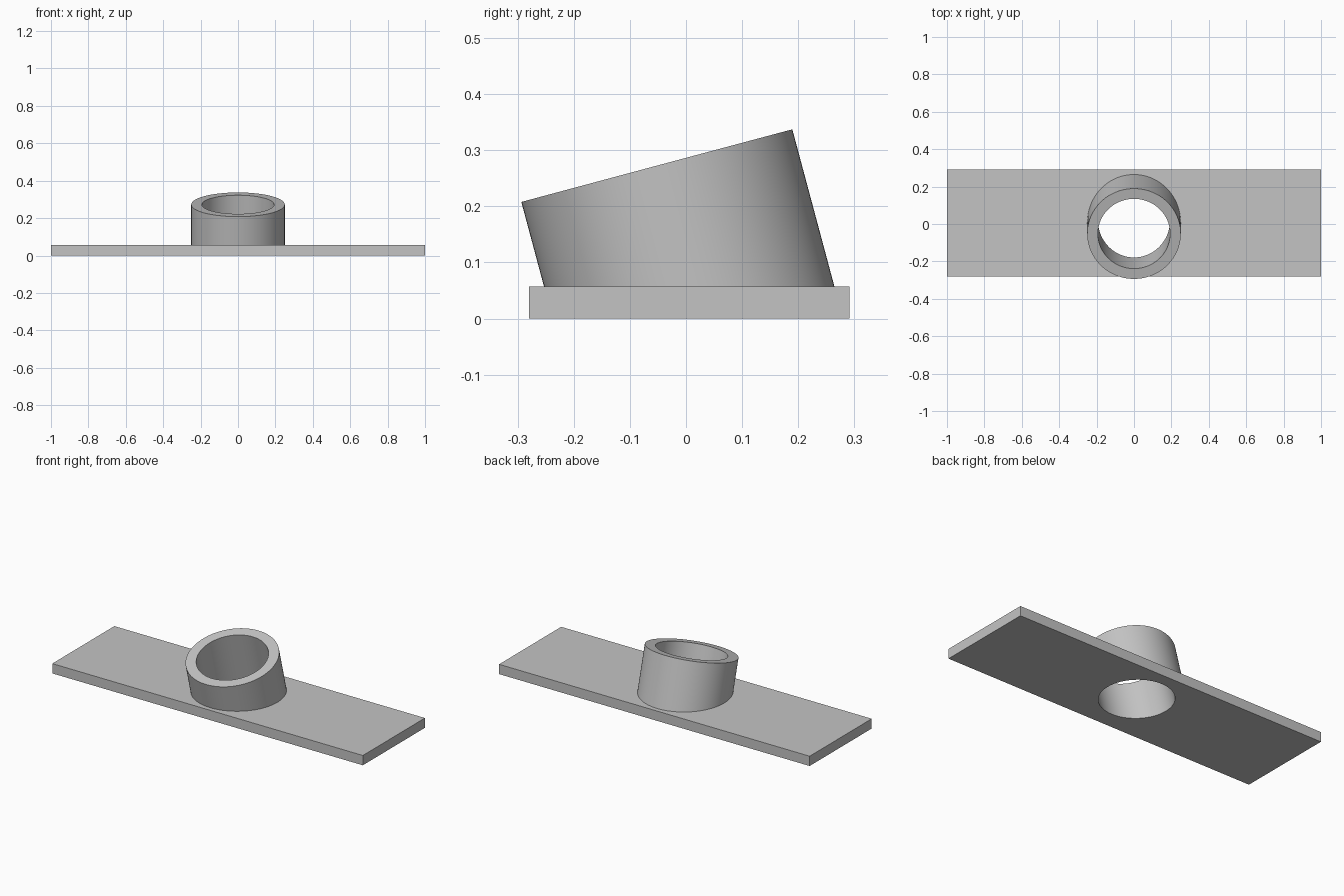
import bpy, bmesh, math
from mathutils import Vector

if "Cube" in bpy.data.objects:
    bpy.data.objects.remove(bpy.data.objects["Cube"])

SEG = 128
TILT = math.radians(15)
R_OUT, R_IN = 0.25, 0.193
PLATE_Z = 0.057
Y0, Y1 = -0.28, 0.291
TOP = Vector((0, -0.052, 0.2725))                        # centre of the tilted rim
AXIS = Vector((0, -math.sin(TILT), math.cos(TILT)))
SIDE = Vector((0, math.cos(TILT), math.sin(TILT)))

bm = bmesh.new()


def ring(radius, z=None):
    """Closed loop on the tilted cylinder: at the rim, or cut by a level plane."""
    verts = []
    for i in range(SEG):
        a = 2 * math.pi * i / SEG
        p = TOP + Vector((1, 0, 0)) * radius * math.cos(a) + SIDE * radius * math.sin(a)
        if z is not None:
            p = p + AXIS * ((z - p.z) / AXIS.z)
        verts.append(bm.verts.new(p))
    return verts


def rectangle(z):
    return [bm.verts.new((x, y, z)) for x, y in ((-1, Y0), (1, Y0), (1, Y1), (-1, Y1))]


def bridge(a, b):
    n = len(a)
    for i in range(n):
        j = (i + 1) % n
        bm.faces.new((a[i], a[j], b[j], b[i]))


def loop_edges(loop):
    out = []
    for i in range(len(loop)):
        pair = (loop[i], loop[(i + 1) % len(loop)])
        out.append(bm.edges.get(pair) or bm.edges.new(pair))
    return out


# tube: outer wall, rim, and bore running through the plate
outer_base, outer_top = ring(R_OUT, PLATE_Z), ring(R_OUT)
inner_top, inner_base = ring(R_IN), ring(R_IN, 0)
bridge(outer_base, outer_top)
bridge(outer_top, inner_top)
bridge(inner_top, inner_base)

# plate: side walls, then top and bottom faces around the openings
low, high = rectangle(0), rectangle(PLATE_Z)
bridge(low, high)
for rect, hole, n in ((high, outer_base, 1), (low, inner_base, -1)):
    bmesh.ops.triangle_fill(bm, edges=loop_edges(rect) + loop_edges(hole),
                            use_beauty=True, normal=(0, 0, n))
bmesh.ops.recalc_face_normals(bm, faces=bm.faces)

mesh = bpy.data.meshes.new("plate_with_angled_tube")
bm.to_mesh(mesh)
bm.free()
obj = bpy.data.objects.new("plate_with_angled_tube", mesh)
bpy.context.collection.objects.link(obj)

# single grey
grey = bpy.data.materials.new("grey")
grey.diffuse_color = (0.55, 0.55, 0.55, 1)
grey.use_nodes = True
grey.node_tree.nodes["Principled BSDF"].inputs["Base Color"].default_value = grey.diffuse_color
mesh.materials.append(grey)

bpy.context.view_layer.objects.active = obj
obj.select_set(True)
bpy.ops.object.shade_smooth_by_angle(angle=math.radians(30))
